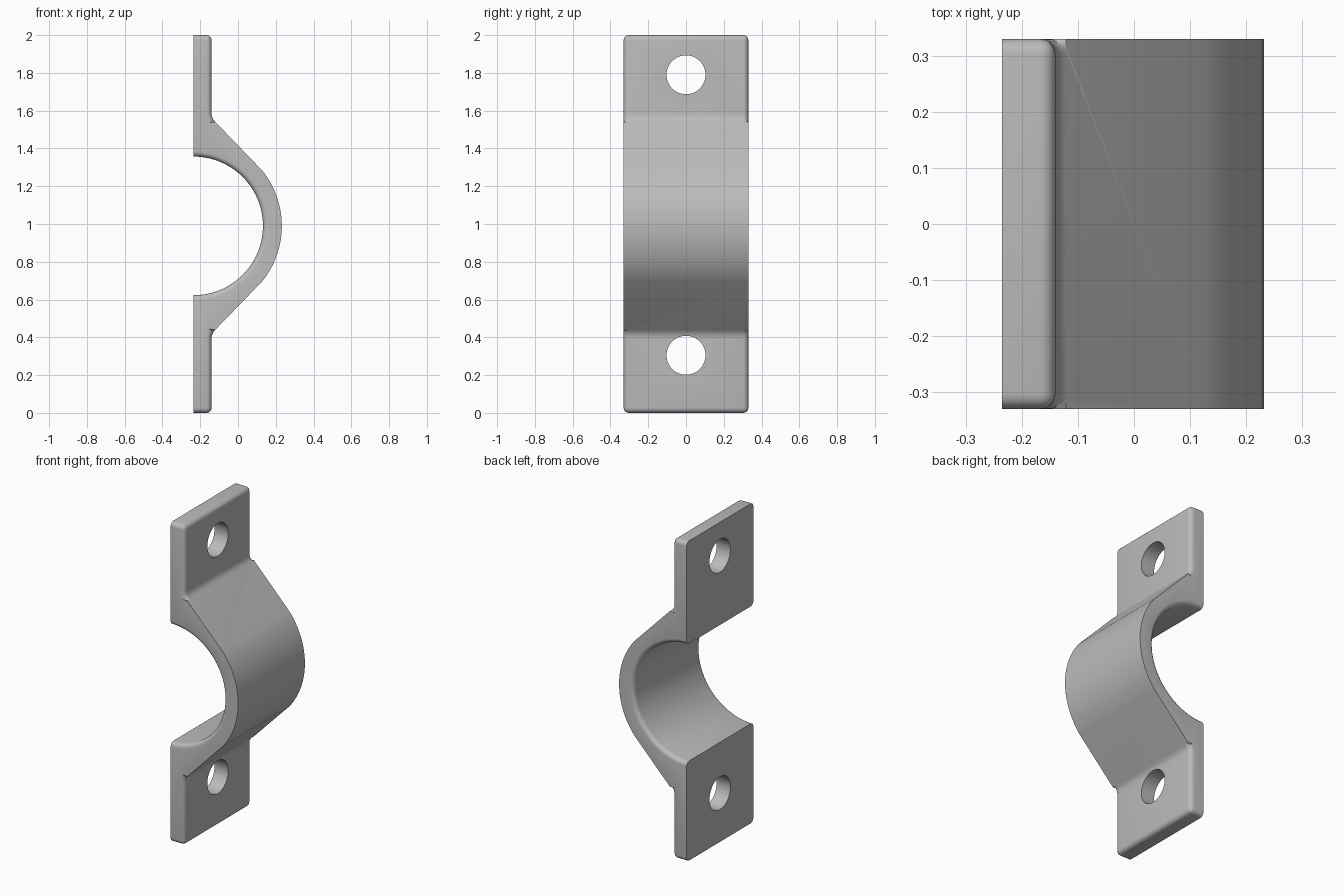
import bpy, bmesh, math
from mathutils import Vector

cube = bpy.data.objects.get("Cube")
if cube:
    bpy.data.objects.remove(cube, do_unlink=True)

BACK, FACE, HALF_Y = -0.235, -0.14, 0.33
MID, INNER, OUTER = 0.99, 0.367, 0.467
ROUND = 0.027

steel = bpy.data.materials.new("grey_metal")
steel.use_nodes = True
grey = (0.5, 0.5, 0.5, 1)
steel.diffuse_color = grey
steel.node_tree.nodes["Principled BSDF"].inputs["Base Color"].default_value = grey


def arc(radius, start, end, steps):
    """Points on an arc about the saddle axis, in x and z."""
    for i in range(steps + 1):
        a = math.radians(start + (end - start) * i / steps)
        yield (BACK + radius * math.cos(a), MID + radius * math.sin(a))


def shoulder(sign):
    """Small concave fillet between flange face and sloping web."""
    kink = Vector((FACE, MID + sign * 0.57))
    a = kink + Vector((0, sign * 0.027))
    b = kink + Vector((0.019, -sign * 0.019))
    pts = []
    for i in range(5):
        t = i / 4
        p = a * (1 - t) ** 2 + kink * 2 * t * (1 - t) + b * t * t
        pts.append((p.x, p.y))
    return pts


# Side profile: flanges, sloping webs, outer arch and inner arch
profile = [(BACK, 0), (FACE, 0)]
profile += shoulder(-1)
profile += arc(OUTER, -39, 39, 28)
profile += shoulder(1)[::-1]
profile += [(FACE, 2), (BACK, 2)]
profile += arc(INNER, 90, -90, 56)

bm = bmesh.new()
base = bm.faces.new([bm.verts.new((x, -HALF_Y, z)) for x, z in profile])
ext = bmesh.ops.extrude_face_region(bm, geom=[base])
moved = [v for v in ext["geom"] if isinstance(v, bmesh.types.BMVert)]
bmesh.ops.translate(bm, verts=moved, vec=(0, 2 * HALF_Y, 0))
bmesh.ops.recalc_face_normals(bm, faces=bm.faces)


def on_inner(v):
    r = math.hypot(v.co.x - BACK, v.co.z - MID)
    return abs(r - INNER) < 1e-4


def is_rounded(e):
    a, b = e.verts
    along_y = abs(a.co.y - b.co.y) > 0.1
    at_end = all(min(v.co.z, 2 - v.co.z) < 1e-4 for v in e.verts)
    if along_y:
        return at_end and a.co.x > BACK + 0.01
    if at_end:
        return True
    if on_inner(a) and on_inner(b):
        return True
    limit = FACE + 0.02
    return (all(BACK + 0.01 < v.co.x < limit for v in e.verts)
            and all(abs(v.co.z - MID) > 0.54 for v in e.verts))


# Rounded flange rims and rounded mouth of the saddle
bmesh.ops.bevel(bm, geom=[e for e in bm.edges if is_rounded(e)],
                offset=ROUND, offset_type='OFFSET', segments=5,
                profile=0.5, affect='EDGES', clamp_overlap=False)
bmesh.ops.recalc_face_normals(bm, faces=bm.faces)
mesh = bpy.data.meshes.new("pipe_saddle")
bm.to_mesh(mesh)
bm.free()
mesh.materials.append(steel)
saddle = bpy.data.objects.new("pipe_saddle", mesh)
bpy.context.collection.objects.link(saddle)

# Screw holes through both flanges
for z in (0.305, 1.79):
    bpy.ops.mesh.primitive_cylinder_add(vertices=48, radius=0.103, depth=0.4,
                                        location=(-0.19, 0, z),
                                        rotation=(0, math.pi / 2, 0))
    cutter = bpy.context.object
    cutter.name = "hole_cutter"
    cutter.hide_render = True
    cutter.data.materials.append(steel)
    cut = saddle.modifiers.new("screw_hole", 'BOOLEAN')
    cut.object = cutter
    cut.operation = 'DIFFERENCE'
    cut.solver = 'EXACT'
    bpy.context.view_layer.objects.active = saddle
    bpy.ops.object.modifier_apply(modifier=cut.name)
    bpy.data.objects.remove(cutter, do_unlink=True)

bpy.ops.object.select_all(action='DESELECT')
saddle.select_set(True)
bpy.context.view_layer.objects.active = saddle
bpy.ops.object.shade_smooth_by_angle(angle=math.radians(25))
